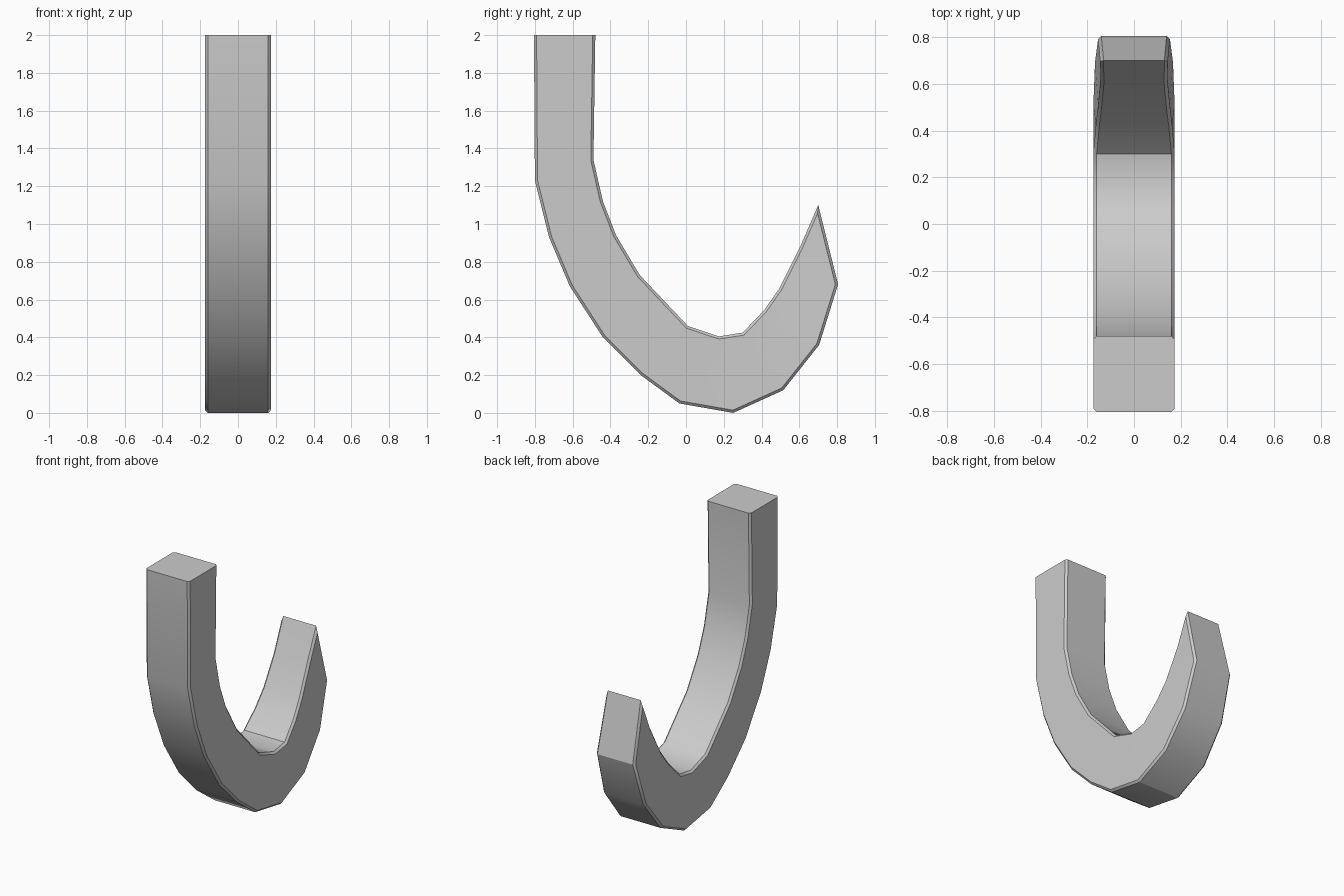
import bpy, bmesh, math

if "Cube" in bpy.data.objects:
    bpy.data.objects.remove(bpy.data.objects["Cube"])

# Paired outline stations: outer (y, z), inner (y, z), half width outer / inner
W = 0.174
stations = [
    ((-0.805, 2.00), (-0.48, 2.00), W, W),
    ((-0.800, 1.23), (-0.49, 1.34), W, W),
    ((-0.725, 0.93), (-0.44, 1.12), W, W),
    ((-0.615, 0.67), (-0.37, 0.94), W, W),
    ((-0.440, 0.40), (-0.245, 0.73), W, W),
    ((-0.240, 0.20), (0.01, 0.46), W, W),
    ((-0.035, 0.05), (0.175, 0.405), W, W),
    ((0.250, 0.00), (0.30, 0.425), W, W),
    ((0.515, 0.12), (0.415, 0.545), W, 0.163),
    ((0.705, 0.36), (0.495, 0.66), 0.167, 0.153),
    ((0.805, 0.68), (0.60, 0.87), 0.154, 0.143),
]
TIP, TIP_W = (0.70, 1.10), 0.144

bm = bmesh.new()


def side(sign):
    outer = [bm.verts.new((sign * wo, *o)) for o, i, wo, wi in stations]
    inner = [bm.verts.new((sign * wi, *i)) for o, i, wo, wi in stations]
    tip = bm.verts.new((sign * TIP_W, *TIP))
    for k in range(len(outer) - 1):
        bm.faces.new((outer[k], outer[k + 1], inner[k + 1], inner[k]))
    bm.faces.new((outer[-1], tip, inner[-1]))
    return outer + [tip] + inner[::-1]


# Two side walls joined by the rim
right, left = side(1), side(-1)
n = len(right)
for k in range(n):
    j = (k + 1) % n
    bm.faces.new((right[k], right[j], left[j], left[k]))
bmesh.ops.recalc_face_normals(bm, faces=bm.faces)

# Narrow chamfer along the hook outline, leaving the flat top end sharp
rim = [bm.edges.get((loop[k], loop[k + 1])) for loop in (right, left) for k in range(n - 1)]
bmesh.ops.bevel(bm, geom=rim, offset=0.014, offset_type='OFFSET', segments=1,
                profile=0.5, affect='EDGES', clamp_overlap=True)
bmesh.ops.recalc_face_normals(bm, faces=bm.faces)

mesh = bpy.data.meshes.new("hook")
bm.to_mesh(mesh)
bm.free()
hook = bpy.data.objects.new("hook", mesh)
bpy.context.collection.objects.link(hook)

# Smooth curve with crisp chamfers
bpy.context.view_layer.objects.active = hook
hook.select_set(True)
bpy.ops.object.shade_smooth_by_angle(angle=math.radians(30))
